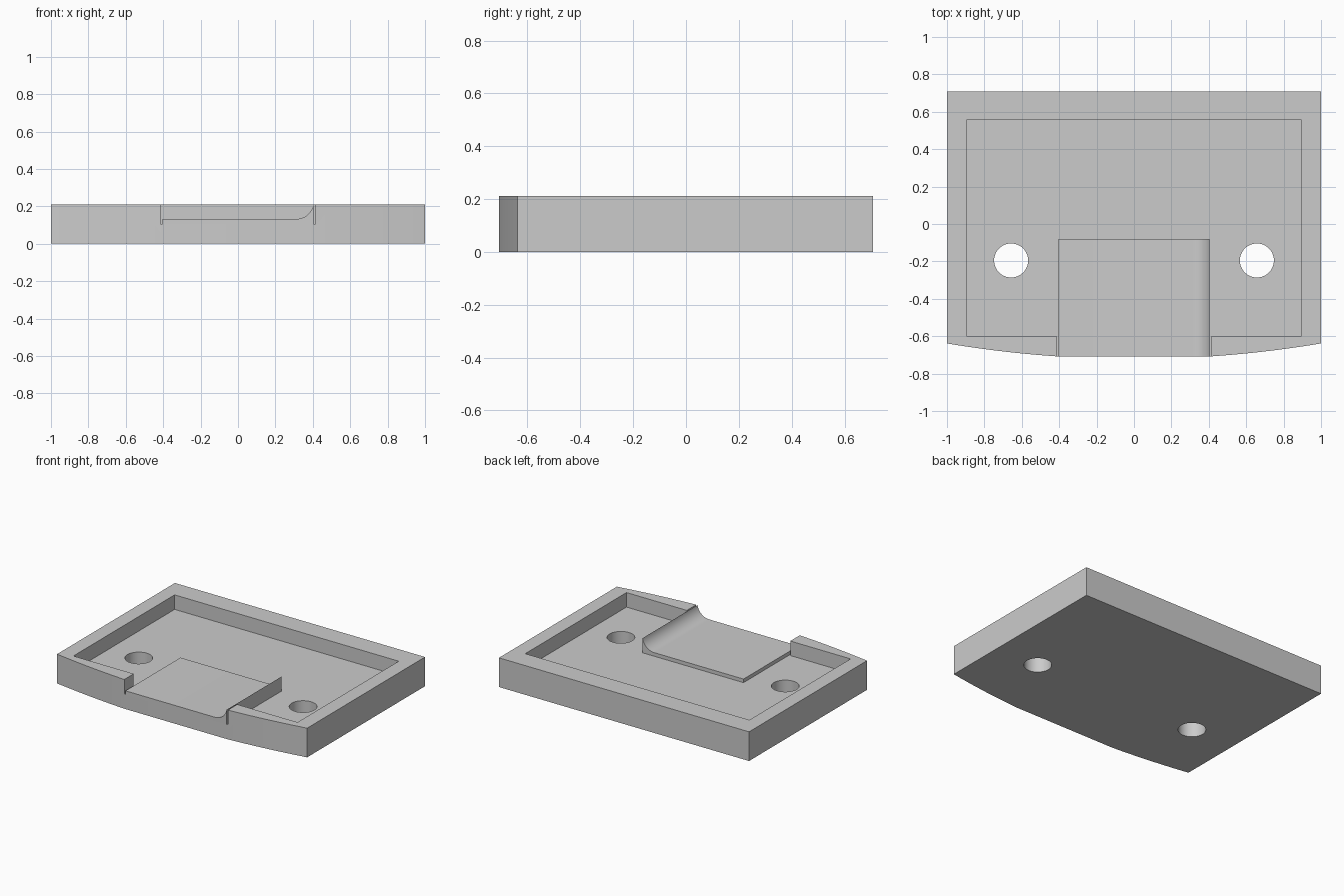
import bpy, bmesh, math
from mathutils import Matrix

cube = bpy.data.objects.get("Cube")
if cube:
    bpy.data.objects.remove(cube, do_unlink=True)

HEIGHT, FLOOR, DEPTH = 0.211, 0.106, 0.708

grey = bpy.data.materials.new("plain_grey")
grey.use_nodes = True
colour = (0.6, 0.6, 0.6, 1)
grey.diffuse_color = colour
grey.node_tree.nodes["Principled BSDF"].inputs["Base Color"].default_value = colour


def prism(name, outline, low, high, turn=None):
    """Extrude a 2D outline from low to high, optionally turned."""
    bm = bmesh.new()
    face = bm.faces.new([bm.verts.new((x, y, low)) for x, y in outline])
    top = bmesh.ops.extrude_face_region(bm, geom=[face])["geom"]
    moved = [v for v in top if isinstance(v, bmesh.types.BMVert)]
    bmesh.ops.translate(bm, verts=moved, vec=(0, 0, high - low))
    if turn:
        bm.transform(turn)
    bmesh.ops.recalc_face_normals(bm, faces=bm.faces)
    mesh = bpy.data.meshes.new(name)
    bm.to_mesh(mesh)
    bm.free()
    mesh.materials.append(grey)
    obj = bpy.data.objects.new(name, mesh)
    bpy.context.collection.objects.link(obj)
    return obj


def activate(obj):
    bpy.ops.object.select_all(action="DESELECT")
    obj.select_set(True)
    bpy.context.view_layer.objects.active = obj


def cut(obj, cutter):
    mod = obj.modifiers.new("cut", "BOOLEAN")
    mod.operation, mod.solver, mod.object = "DIFFERENCE", "EXACT", cutter
    activate(obj)
    bpy.ops.object.modifier_apply(modifier=mod.name)
    bpy.data.objects.remove(cutter, do_unlink=True)


# Tray block: square back, front bowed outwards with a flat middle
flat, radius, steps = 0.41, 6.0, 8
bow = []
for i in range(steps + 1):
    x = flat + (1 - flat) * i / steps
    bow.append((x, -DEPTH + (x * x - flat * flat) / (2 * radius)))
outline = [(-x, y) for x, y in reversed(bow)] + bow + [(1, DEPTH), (-1, DEPTH)]
tray = prism("tray", outline, 0, HEIGHT)

# Recess, open at the front through a central gap
side, gap, back, front = 0.896, 0.414, 0.556, -0.6
recess = [(-side, back), (-side, front), (-gap, front), (-gap, -1),
          (gap, -1), (gap, front), (side, front), (side, back)]
cut(tray, prism("recess_cutter", recess, FLOOR, 1))

# Two through holes
for sign in (-1, 1):
    ring = [(sign * 0.657 + 0.091 * math.cos(a), -0.195 + 0.091 * math.sin(a))
            for a in (math.tau * i / 48 for i in range(48))]
    cut(tray, prism("hole_cutter", ring, -1, 1))

# Raised pad on the floor, sweeping up into a lip on its left side
pad_top, edge, bend = 0.132, 0.404, 0.095
sweep = math.acos(1 - (HEIGHT - pad_top) / bend)
start = edge - bend * math.sin(sweep)
profile = [(-edge, FLOOR), (-edge, pad_top)]
for i in range(17):
    a = sweep * i / 16
    profile.append((start + bend * math.sin(a), pad_top + bend * (1 - math.cos(a))))
profile.append((edge, FLOOR))
pad = prism("raised_pad", profile, 0.08, DEPTH, Matrix.Rotation(math.pi / 2, 4, "X"))

for obj in (tray, pad):
    activate(obj)
    bpy.ops.object.shade_smooth_by_angle(angle=math.radians(20))
# Keep the tiny bends of the bowed front smooth, flat elsewhere
bpy.ops.object.select_all(action="DESELECT")
